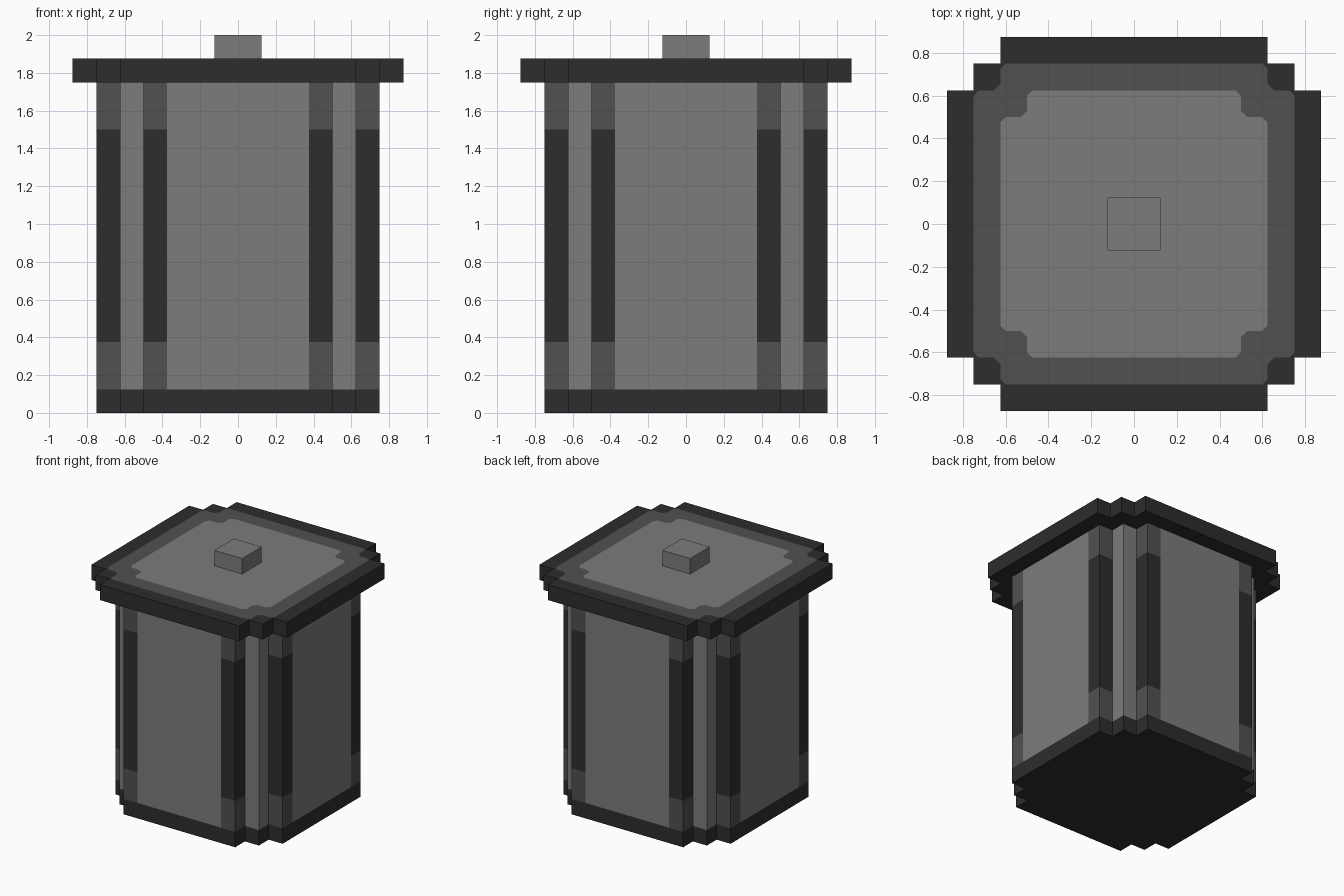
import bpy
import bmesh
from mathutils import Vector

if "Cube" in bpy.data.objects:
    bpy.data.objects.remove(bpy.data.objects["Cube"], do_unlink=True)


def make_material(name, value):
    mat = bpy.data.materials.new(name)
    mat.use_nodes = True
    colour = (value, value, value, 1.0)
    mat.diffuse_color = colour
    mat.node_tree.nodes["Principled BSDF"].inputs["Base Color"].default_value = colour
    return mat


MATERIALS = [make_material("light grey", 0.2),
             make_material("mid grey", 0.082),
             make_material("dark grey", 0.026)]
LIGHT, MID, DARK = range(3)


def stepped_outline(outer, step):
    """Square outline whose corners go in by two stair steps."""
    mid, inner = outer - step, outer - 2 * step
    points = [(outer, inner), (mid, inner), (mid, mid), (inner, mid), (inner, outer)]
    outline = []
    for _ in range(4):
        outline += points
        points = [(-y, x) for x, y in points]
    return outline


def prism(name, outline, bottom, top, cuts, rule):
    """Extrude an outline, cut it along planes and colour each face by a rule."""
    bm = bmesh.new()
    base = bm.faces.new([bm.verts.new((x, y, bottom)) for x, y in outline])
    result = bmesh.ops.extrude_face_region(bm, geom=[base], use_keep_orig=True)
    moved = [g for g in result["geom"] if isinstance(g, bmesh.types.BMVert)]
    bmesh.ops.translate(bm, verts=moved, vec=(0, 0, top - bottom))
    bmesh.ops.recalc_face_normals(bm, faces=bm.faces[:])
    for point, normal in cuts:
        bmesh.ops.bisect_plane(bm, geom=bm.verts[:] + bm.edges[:] + bm.faces[:],
                               plane_co=point, plane_no=normal, dist=1e-5)
    for face in bm.faces:
        centre = face.calc_center_median()
        face.material_index = rule(centre, face.normal)
    mesh = bpy.data.meshes.new(name)
    bm.to_mesh(mesh)
    bm.free()
    for mat in MATERIALS:
        mesh.materials.append(mat)
    obj = bpy.data.objects.new(name, mesh)
    bpy.context.collection.objects.link(obj)
    return obj


def mirrored_cuts(distances, direction):
    """Planes at plus and minus each distance along a direction."""
    normal = Vector(direction)
    return [(normal * (s * d / normal.length_squared), normal)
            for d in distances for s in (-1, 1)]


def body_rule(c, normal):
    far, near = max(abs(c.x), abs(c.y)), min(abs(c.x), abs(c.y))
    if abs(normal.z) > 0.5:
        return DARK
    # wide centre panels and the recessed corner posts
    if far < 0.65 or (far > 0.74 and near < 0.375):
        return LIGHT
    # edge strips with dark middles
    return DARK if 0.375 < c.z < 1.5 else MID


def lid_rule(c, normal):
    if normal.z < 0.5:
        return DARK
    far, near = max(abs(c.x), abs(c.y)), min(abs(c.x), abs(c.y))
    total = far + near
    # nested notched squares with clipped corners
    for size, colour in ((0.625, LIGHT), (0.75, MID)):
        notch = size - 0.125
        in_cross = near < notch and total < size + notch - 0.025
        if far < size and (in_cross or total < 2 * notch + 0.03):
            return colour
    return DARK


# Base plinth
body_outline = stepped_outline(0.75, 0.125)
prism("base", body_outline, 0.0, 0.125, [], lambda c, n: DARK)

# Body with panels and corner strips
body_cuts = (mirrored_cuts([0.375], (1, 0, 0)) + mirrored_cuts([0.375], (0, 1, 0))
             + [((0, 0, z), (0, 0, 1)) for z in (0.375, 1.5)])
prism("body", body_outline, 0.125, 1.75, body_cuts, body_rule)

# Lid with banded top
lid_cuts = []
for axis in ((1, 0, 0), (0, 1, 0)):
    lid_cuts += mirrored_cuts([0.5, 0.625, 0.75], axis)
for diagonal in ((1, 1, 0), (1, -1, 0)):
    lid_cuts += mirrored_cuts([1.03, 1.1, 1.28, 1.35], diagonal)
prism("lid", stepped_outline(0.875, 0.125), 1.75, 1.875, lid_cuts, lid_rule)

# Lid knob
k = 0.125
prism("lid_knob", [(k, -k), (k, k), (-k, k), (-k, -k)], 1.875, 2.0, [],
      lambda c, n: LIGHT)
